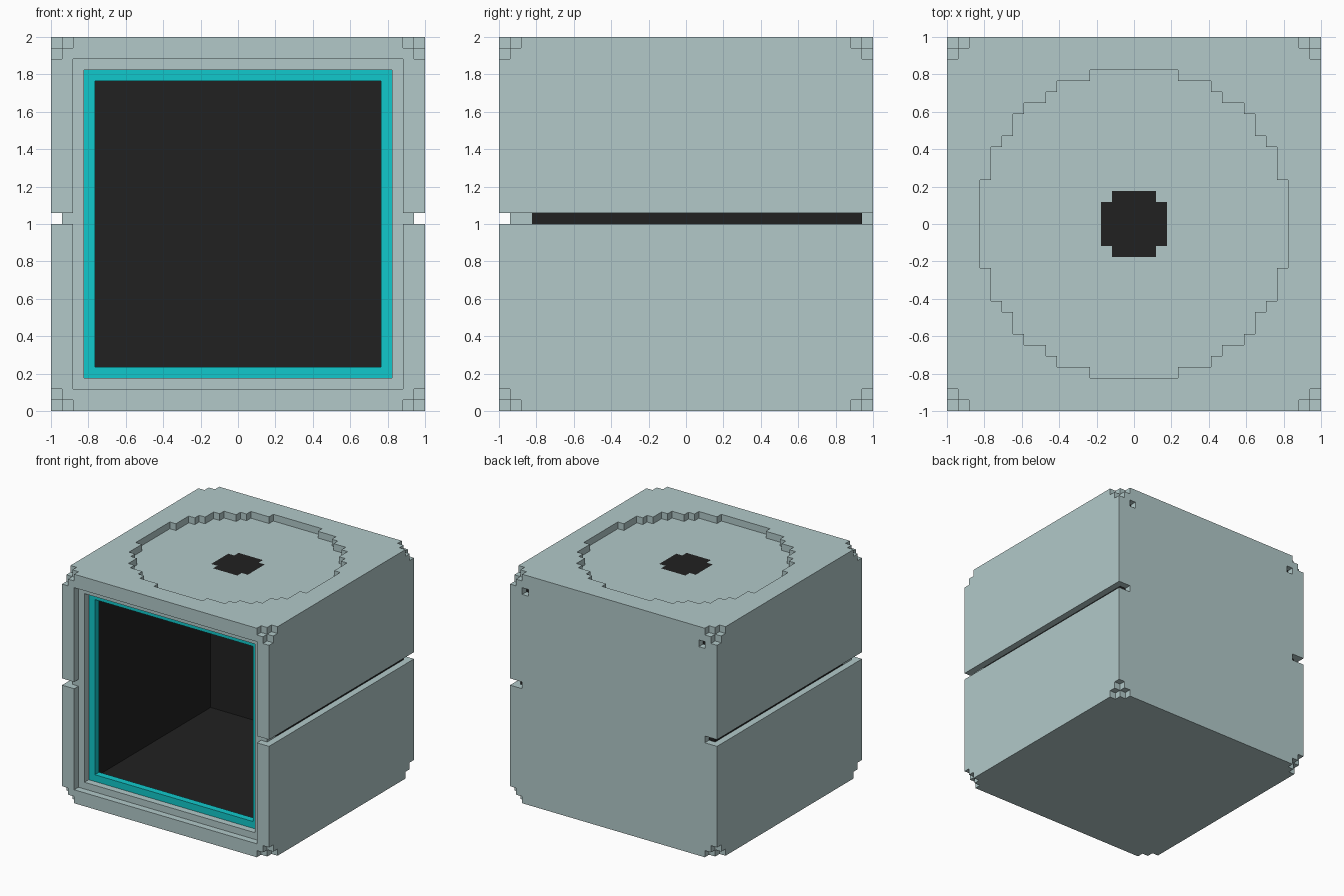
import bpy, bmesh

if "Cube" in bpy.data.objects:
    bpy.data.objects.remove(bpy.data.objects["Cube"])

N = 34                 # cells per side
V = 2.0 / N            # cell size
H = N / 2
DISC = 201.5           # squared radius of the round top recess, in cells
SPOT = 10              # squared radius of the dark centre spot


def make_mat(name, rgb):
    m = bpy.data.materials.new(name)
    m.diffuse_color = (*rgb, 1.0)
    m.use_nodes = True
    m.node_tree.nodes["Principled BSDF"].inputs["Base Color"].default_value = m.diffuse_color
    return m


MATS = {
    "outer_shell": make_mat("pale grey", (0.445, 0.584, 0.584)),
    "window_trim": make_mat("cyan", (0.0056, 0.584, 0.604)),
    "inner_lining": make_mat("near black", (0.0152, 0.0152, 0.0152)),
}


def part_at(x, y, z):
    """Which part fills the cell centred at x, y, z (cells, cube-centred)."""
    ax, ay, az = abs(x), abs(y), abs(z)
    if max(ax, ay, az) > H:
        return None
    # stepped notches at the eight corners
    if (16.5 - ax) + (16.5 - ay) + (16.5 - az) <= 1:
        return None
    # side slots, wrapping slightly onto front and back
    if z == 0.5 and (ax > 16 or (ax > 15 and ay > 16)):
        return None
    # two small holes in the upper back
    if y > 16 and ax == 14.5 and z == 14.5:
        return None
    # round recess in the top
    if z > 16 and x * x + y * y < DISC:
        return None
    # stepped front frame with its coloured trim
    m = max(ax, az)
    if y < -16:
        return "outer_shell" if m > 15 else None
    if y < -14:
        if m > 14:
            return "outer_shell"
        return "window_trim" if y > -15 and m > 13 else None
    # grey skin over a dark lining around the hollow
    m = max(m, y)
    if m > 16:
        return "outer_shell"
    return "inner_lining" if m > 15 else None


def face_part(part, c, d):
    """The recess floor is grey with a dark round spot."""
    x, y, z = c
    if part == "inner_lining" and d == (0, 0, 1) and z == 15.5:
        if SPOT <= x * x + y * y < DISC:
            return "outer_shell"
    return part


# Fill the cell grid
cells = {}
span = [i + 0.5 - H for i in range(N)]
for x in span:
    for y in span:
        for z in span:
            p = part_at(x, y, z)
            if p:
                cells[(x, y, z)] = p

# Skin every exposed cell side
meshes = {name: (bmesh.new(), {}) for name in MATS}
for c, part in cells.items():
    for axis in range(3):
        for s in (-1, 1):
            d = tuple(s if a == axis else 0 for a in range(3))
            if tuple(c[a] + d[a] for a in range(3)) in cells:
                continue
            bm, cache = meshes[face_part(part, c, d)]
            u, w = (axis + 1) % 3, (axis + 2) % 3
            quad = []
            for a, b in ((-1, -1), (1, -1), (1, 1), (-1, 1))[::s]:
                p = list(c)
                p[axis] += s * 0.5
                p[u] += a * 0.5
                p[w] += b * 0.5
                key = tuple(p)
                if key not in cache:
                    cache[key] = bm.verts.new((p[0] * V, p[1] * V, (p[2] + H) * V))
                quad.append(cache[key])
            bm.faces.new(quad)

# One object per part
for name, (bm, _) in meshes.items():
    me = bpy.data.meshes.new(name)
    bm.to_mesh(me)
    bm.free()
    me.materials.append(MATS[name])
    bpy.context.collection.objects.link(bpy.data.objects.new(name, me))
